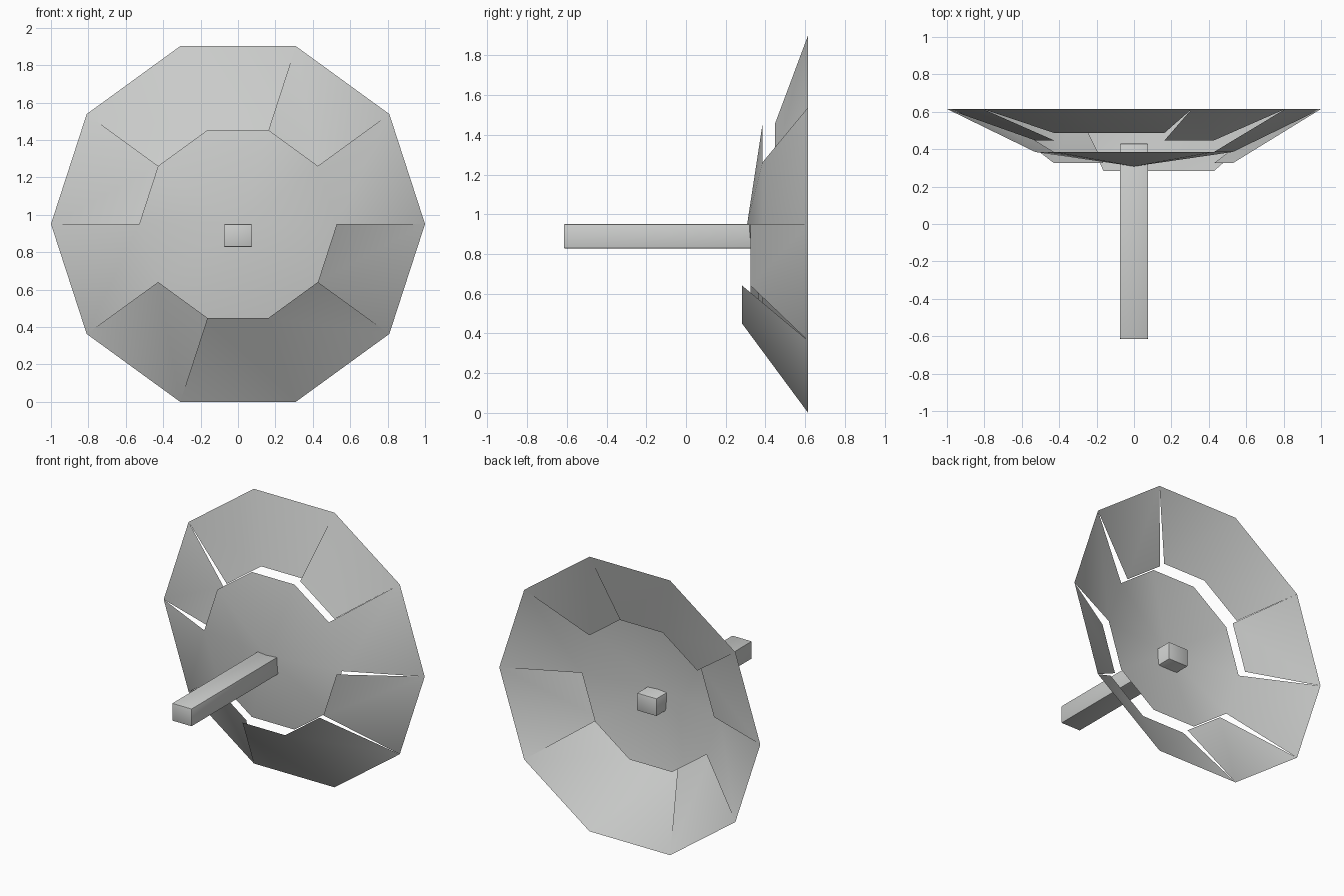
import bpy, bmesh, math

cube = bpy.data.objects.get("Cube")
if cube:
    bpy.data.objects.remove(cube, do_unlink=True)


def make_material(name, rgb):
    m = bpy.data.materials.new(name)
    m.use_nodes = True
    m.diffuse_color = (*rgb, 1)
    m.node_tree.nodes["Principled BSDF"].inputs["Base Color"].default_value = (*rgb, 1)
    return m


grey = make_material("light grey", (0.62, 0.63, 0.62))


def add_object(name, bm):
    mesh = bpy.data.meshes.new(name)
    bm.to_mesh(mesh)
    bm.free()
    mesh.materials.append(grey)
    ob = bpy.data.objects.new(name, mesh)
    bpy.context.collection.objects.link(ob)
    bpy.ops.object.select_all(action='DESELECT')
    ob.select_set(True)
    bpy.context.view_layer.objects.active = ob
    bpy.ops.object.shade_smooth_by_angle(angle=math.radians(40))
    return ob


CENTRE_Z = 0.951
RIM_R, RIM_Y = 1.0, 0.615
RING_R, RING_Y = 0.528, 0.385


def ring_point(step, radius, y):
    a = math.radians(36 * step)
    return (radius * math.cos(a), y, CENTRE_Z + radius * math.sin(a))


# Dish: shallow cone in the middle, panels hinged on the ten-sided rim
bm = bmesh.new()
hub = bm.verts.new((0, 0.308, CENTRE_Z))
ring = [bm.verts.new(ring_point(i, RING_R, RING_Y)) for i in range(10)]
rim = [bm.verts.new(ring_point(i, RIM_R, RIM_Y)) for i in range(10)]
for i in range(10):
    bm.faces.new((hub, ring[i], ring[(i + 1) % 10]))

# Panels: first step, number of sides, depth of the inner edge
panels = [(0, 1, RING_Y), (1, 1, 0.447), (2, 2, 0.487), (4, 1, 0.447),
          (5, 1, RING_Y), (6, 1, 0.325), (7, 2, 0.283), (9, 1, 0.325)]
for start, count, y in panels:
    steps = [(start + k) % 10 for k in range(count + 1)]
    if y == RING_Y:
        inner = [ring[s] for s in steps]
    else:
        inner = [bm.verts.new(ring_point(s, RING_R, y)) for s in steps]
    for k in range(count):
        bm.faces.new((inner[k], rim[steps[k]], rim[steps[k + 1]], inner[k + 1]))
add_object("dish", bm)

# Handle: square bar with slightly softened edges
bm = bmesh.new()
bmesh.ops.create_cube(bm, size=1)
for v in bm.verts:
    v.co = (v.co.x * 0.15, v.co.y * 1.045 - 0.0925, v.co.z * 0.122 + 0.889)
bmesh.ops.bevel(bm, geom=bm.edges[:], offset=0.005, segments=2,
                profile=0.5, affect='EDGES')
add_object("handle", bm)
